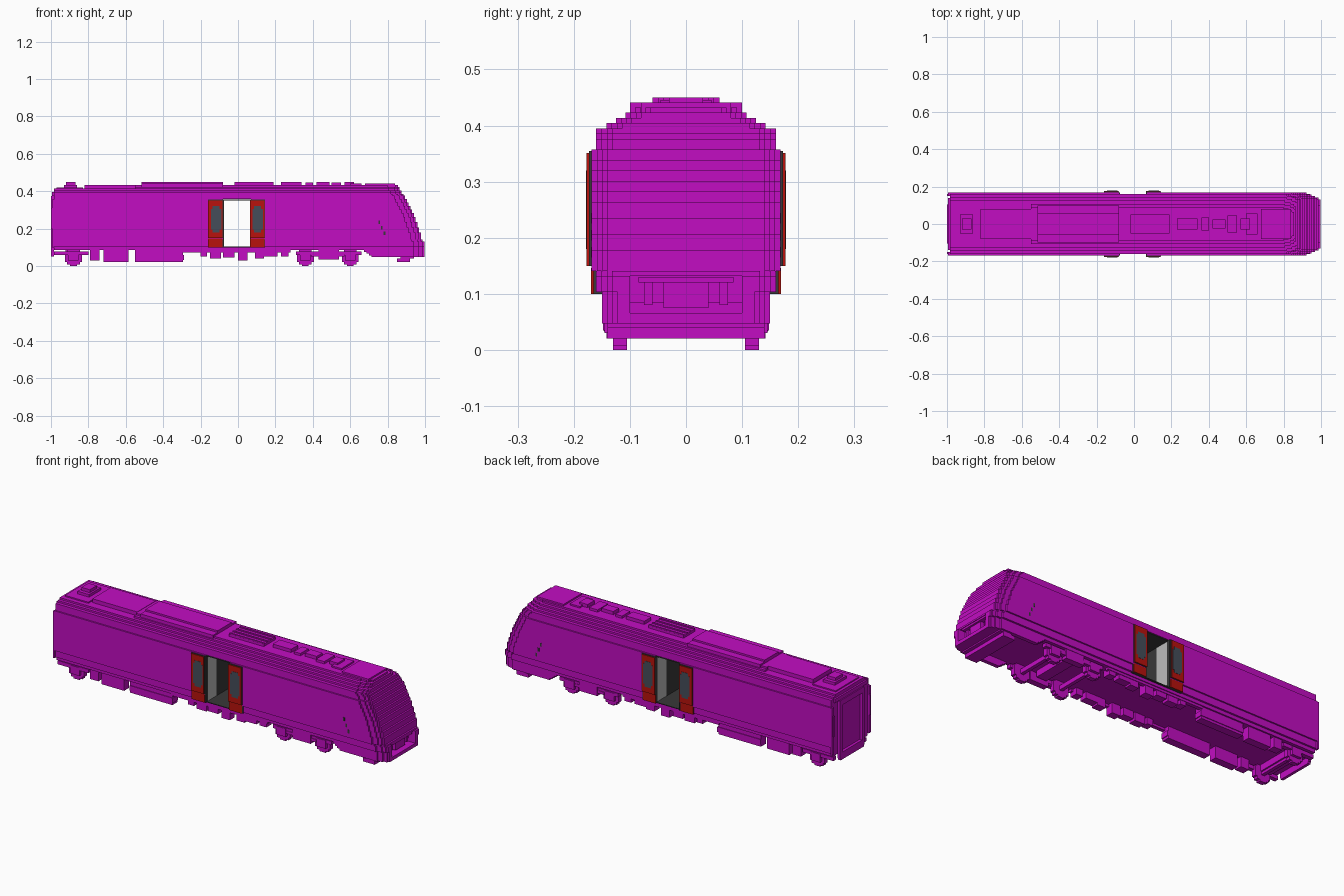
import bpy, bmesh

if "Cube" in bpy.data.objects:
    bpy.data.objects.remove(bpy.data.objects["Cube"], do_unlink=True)

# Main levels and offsets shared by the parts
STEP = .0094
UNDERFRAME, SILL, DOOR_TOP, EAVES, ROOF, CREST = .09, .1, .355, .395, .42, .45
SIDE, FLANK, SKIRT = .168, .16, .15
REAR, TAIL, NOSE_TIP, BUMPER_TOP = -.985, -1, .993, .13
DOORWAY_REAR, DOORWAY_FRONT = -.08, .07


def material(name, red, green, blue):
    paint = bpy.data.materials.new(name)
    paint.use_nodes = True
    colour = (red, green, blue, 1)
    paint.diffuse_color = colour
    shader = next(n for n in paint.node_tree.nodes if n.type == 'BSDF_PRINCIPLED')
    shader.inputs["Base Color"].default_value = colour
    return paint


MAGENTA = material("magenta paint", red=.54, green=.004, blue=.54)
RED = material("door red", red=.48, green=.006, blue=.004)
DARK = material("dark grey", red=.04, green=.04, blue=.04)
GLASS = material("blue grey glass", red=.06, green=.075, blue=.1)
PALE = material("pale grey", red=.5, green=.5, blue=.5)


class Part:
    """Collects blocks, symmetrical left and right, into one object."""

    def __init__(self, name, paint):
        self.name, self.paint, self.mesh = name, paint, bmesh.new()

    def box(self, low, high):
        for vert in bmesh.ops.create_cube(self.mesh, size=1)["verts"]:
            vert.co = [b if c > 0 else a for a, b, c in zip(low, high, vert.co)]

    def block(self, start, end, outer, bottom, top, inner=0):
        if start >= end:
            return
        if inner:
            self.box((start, inner, bottom), (end, outer, top))
            self.box((start, -outer, bottom), (end, -inner, top))
        else:
            self.box((start, -outer, bottom), (end, outer, top))

    def finish(self):
        data = bpy.data.meshes.new(self.name)
        self.mesh.to_mesh(data)
        self.mesh.free()
        data.materials.append(self.paint)
        bpy.context.collection.objects.link(bpy.data.objects.new(self.name, data))


def half_width(z):
    if z > EAVES:
        return SKIRT - (z - EAVES) * 1.8
    if z < SILL:
        return SKIRT
    return SIDE if SILL + .04 < z < DOOR_TOP else FLANK


def nose_end(z):
    rise = z - BUMPER_TOP
    reach = NOSE_TIP if rise < 0 else .985 - rise * .2 - rise * rise * .8
    return round(reach / STEP) * STEP


def corner_steps(z):
    """Front end and half width of each step round the nose corner."""
    for step in range(4):
        back = STEP * step * (step + 1) / 2
        yield nose_end(z) - back, half_width(z) - STEP * (3 - step)


# Body shell in stacked layers, with a stepped nose, bumper slot and doorway
shell = Part("body_shell", MAGENTA)
slot_back, slot_width = .955, .1
for layer in range(9, 46):
    bottom = layer * STEP
    top = bottom + STEP
    middle = (bottom + top) / 2
    begin = REAR if top < ROOF else -.55
    if SILL < middle < DOOR_TOP:
        shell.block(begin, DOORWAY_REAR, half_width(middle), bottom, top)
        begin = DOORWAY_FRONT
    for end, width in corner_steps(middle):
        shell.block(begin, min(end, slot_back), width, bottom, top)
        shell.block(slot_back, end, width, bottom, top,
                    inner=slot_width if middle < BUMPER_TOP else 0)
shell.finish()

# Hollow nose skirt below floor level, with a plough
skirt = Part("nose_skirt", MAGENTA)
for layer in range(5, 9):
    bottom = layer * STEP
    top = bottom + STEP
    skirt.block(.78 - bottom * 1.4, .94, SKIRT, bottom, top, inner=.13)
    for end, width in corner_steps(bottom):
        skirt.block(.925, end, width, bottom, top,
                    inner=slot_width if layer > 6 else 0)
skirt.block(start=.85, end=.92, outer=.14, bottom=.02, top=.04)
skirt.block(start=.87, end=.94, outer=.14, bottom=.04, top=.06)
skirt.finish()

# Coupler sunk in the nose slot
coupler = Part("coupler", MAGENTA)
coupler.block(start=.92, end=.975, outer=.04, bottom=.075, top=.12)
coupler.block(start=.92, end=.97, outer=.075, bottom=.08, top=.12, inner=.06)
coupler.block(start=.92, end=.985, outer=.085, bottom=.12, top=BUMPER_TOP)
coupler.finish()

# Cab side vents in a falling row
vents = Part("cab_vents", DARK)
for index in range(3):
    x, z = .75 + index * .014, .225 - index * .03
    vents.block(x, x + STEP, SIDE + .001, z, z + STEP * 2, inner=FLANK)
vents.finish()

# Rear gangway frame around a recessed door
gangway = Part("rear_gangway", MAGENTA)
gangway.block(TAIL, REAR, outer=.105, bottom=.06, top=.37, inner=.085)
for bottom, top in ((.05, UNDERFRAME), (.345, .375)):
    gangway.block(TAIL, REAR, slot_width, bottom, top)
gangway.block(TAIL, REAR, FLANK, bottom=.2, top=.31, inner=SKIRT)
gangway.block(REAR - STEP, REAR, SIDE, SILL, DOOR_TOP, inner=SKIRT)
gangway.block(REAR - STEP, REAR, outer=.14, bottom=.375, top=EAVES)
gangway.finish()

# Roof panels, grille and equipment row
roof = Part("roof_equipment", MAGENTA)
roof.block(start=-.97, end=-.83, outer=.1, bottom=EAVES, top=ROOF)
roof.block(start=-.93, end=-.86, outer=.05, bottom=EAVES, top=ROOF + STEP * 1.5)
roof.block(start=-.92, end=-.87, outer=.03, bottom=EAVES, top=CREST)
roof.block(start=-.82, end=-.55, outer=.08, bottom=EAVES, top=ROOF + STEP * 1.5)
roof.block(start=-.515, end=-.08, outer=.1, bottom=EAVES, top=CREST - STEP)
roof.block(start=-.515, end=-.08, outer=.06, bottom=EAVES, top=CREST)
roof.block(start=-.02, end=.19, outer=.05, bottom=EAVES, top=CREST - STEP / 2)
roof.block(start=.23, end=.34, outer=.03, bottom=EAVES, top=CREST)
roof.block(start=.36, end=.4, outer=.035, bottom=EAVES, top=CREST - STEP / 2)
roof.block(start=.42, end=.49, outer=.025, bottom=EAVES, top=CREST)
roof.block(start=.5, end=.55, outer=.045, bottom=EAVES, top=CREST - STEP / 2)
roof.block(start=.57, end=.62, outer=.03, bottom=EAVES, top=CREST)
roof.block(start=.6, end=.66, outer=.055, bottom=EAVES, top=CREST - STEP)
roof.block(start=.68, end=.84, outer=.08, bottom=EAVES, top=CREST - STEP)
for inner in (.01, .04):
    roof.block(start=-.02, end=.19, outer=inner + STEP, bottom=ROOF, top=CREST, inner=inner)
roof.finish()

# Sliding doors, parked open beside the doorway
cores = Part("door_cores", DARK)
panels = Part("door_panels", RED)
panes = Part("door_windows", GLASS)
skin, ledge = .004, SILL + .05
for start, window in ((-.16, -.117), (.065, .105)):
    end = start - DOORWAY_REAR
    for face, bottom, top in ((.165, SILL, ledge), (.173, ledge, DOOR_TOP)):
        cores.block(start, end, face, bottom, top, inner=SKIRT)
        panels.block(start, end - skin, face + skin, bottom, top - skin, inner=face)
    for reach, margin in ((.028, .015), (.019, 0)):
        panes.block(window - reach, window + reach, outer=.178, inner=.175,
                    bottom=.18 + margin, top=.32 - margin)

# Entrance lobby lining, with a dark inner door between pale walls
lining = Part("lobby_lining", DARK)
walls = Part("lobby_walls", PALE)
aisle = .075
for bottom in (SILL, DOOR_TOP - skin):
    lining.block(DOORWAY_REAR, DOORWAY_FRONT, FLANK, bottom, bottom + skin)
for start in (DOORWAY_REAR, DOORWAY_FRONT - skin):
    end = start + skin
    lining.block(start, end, aisle, SILL, DOOR_TOP)
    walls.block(start, end, SKIRT, SILL, DOOR_TOP, inner=aisle)
    lining.block(start, end, SIDE, SILL, DOOR_TOP, inner=SKIRT)
for part in (cores, panels, panes, lining, walls):
    part.finish()

# Wheels, axles and bogie frames
bogies = Part("bogies", MAGENTA)
for wheel in (-.88, .36, .6):
    for reach, lift in ((.018, 0), (.034, .008), (.045, .022)):
        bogies.block(wheel - reach, wheel + reach, outer=BUMPER_TOP,
                     bottom=lift, top=SILL - lift, inner=.105)
    bogies.block(wheel - STEP, wheel + STEP, outer=.11, bottom=.036, top=.06)
    bogies.block(wheel - .028, wheel + .028, outer=.145, bottom=.03, top=aisle, inner=.13)
for start, end in ((REAR, -.8), (.31, .66)):
    centre = (start + end) / 2
    bogies.block(start, end, outer=.142, bottom=.058, top=.078, inner=.118)
    bogies.block(centre - .03, centre + .03, slot_width, bottom=.05, top=UNDERFRAME)
bogies.block(start=.43, end=.54, outer=.148, bottom=.035, top=SILL, inner=.115)
bogies.block(start=.39, end=.57, outer=.145, bottom=.05, top=.065, inner=.12)
bogies.finish()

# Underfloor equipment boxes along both sides
gear = Part("underfloor_boxes", MAGENTA)
for start, length, drop in ((-.79, .05, .06), (-.72, .135, .07), (-.55, .255, .07),
                            (-.2, .035, .04), (-.15, .06, .05), (-.08, .06, .045),
                            (0, .05, .06), (.09, .05, .05), (.14, .07, .04), (.23, .04, .04)):
    gear.block(start, start + length, outer=.142, bottom=UNDERFRAME - drop,
               top=UNDERFRAME, inner=slot_width)
gear.block(start=-.55, end=-.29, outer=.146, bottom=.033, top=.06, inner=slot_width)
gear.block(start=-.3, end=.28, outer=.145, bottom=.072, top=UNDERFRAME, inner=.125)
gear.finish()
